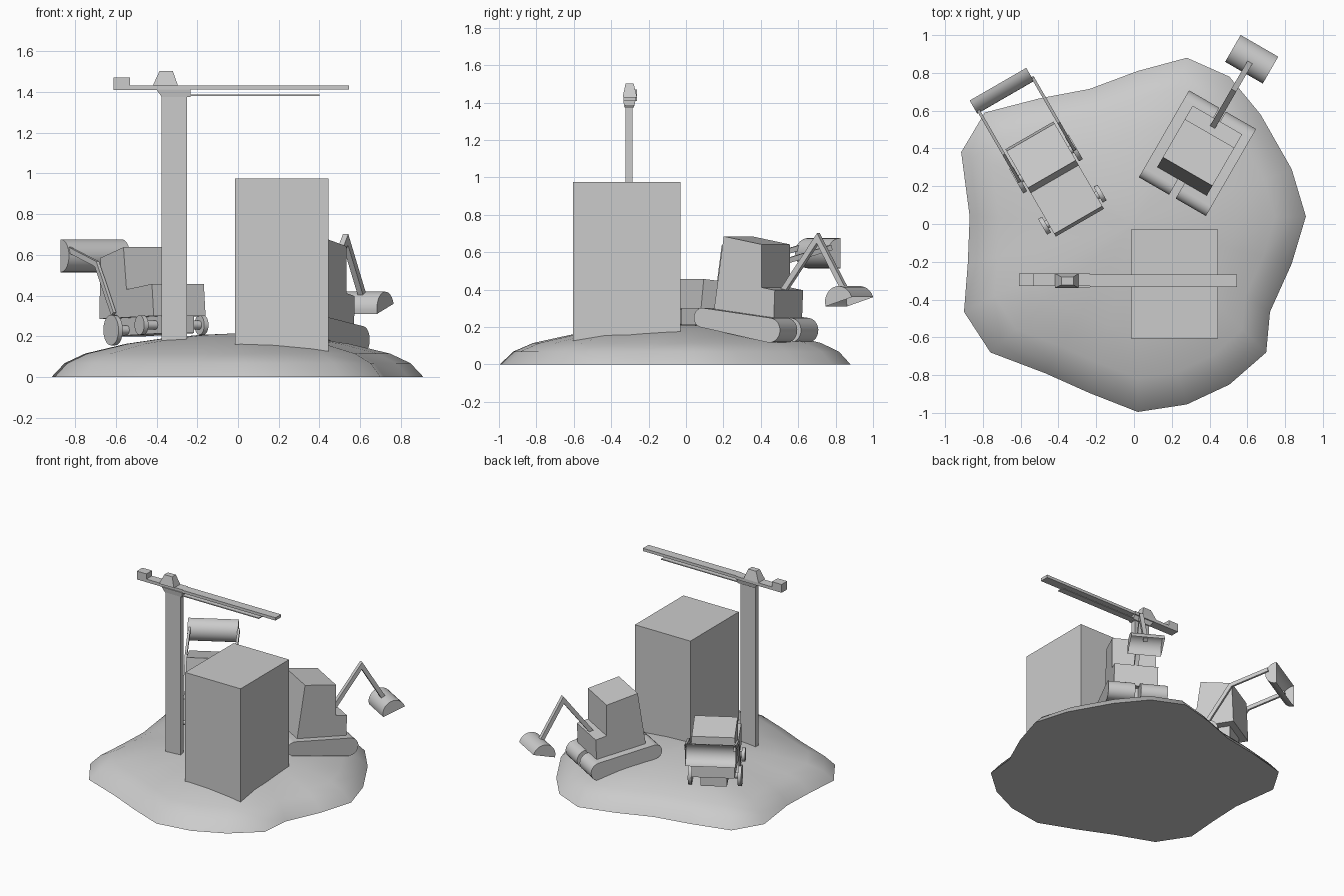
import bpy, bmesh
from math import sin, cos, pi, radians, hypot
from mathutils import Vector

if "Cube" in bpy.data.objects:
    bpy.data.objects.remove(bpy.data.objects["Cube"])


def finish(name, bm, smooth=False, recalc=True):
    if recalc:
        bmesh.ops.recalc_face_normals(bm, faces=bm.faces[:])
    me = bpy.data.meshes.new(name)
    bm.to_mesh(me)
    bm.free()
    ob = bpy.data.objects.new(name, me)
    bpy.context.collection.objects.link(ob)
    if smooth:
        for p in me.polygons:
            p.use_smooth = True
        me.set_sharp_from_angle(angle=radians(40))
    return ob


def loft(name, rings, smooth=False, caps=True):
    """Bridge equal-length rings of points and cap both ends."""
    bm = bmesh.new()
    vs = [[bm.verts.new(p) for p in ring] for ring in rings]
    n = len(rings[0])
    for a, b in zip(vs, vs[1:]):
        for i in range(n):
            j = (i + 1) % n
            bm.faces.new((a[i], a[j], b[j], b[i]))
    if caps:
        bm.faces.new(vs[0])
        bm.faces.new(vs[-1])
    return finish(name, bm, smooth)


def frustum(name, lo, hi):
    """lo / hi = (x0, x1, y0, y1, z)."""
    loft(name, [[(a, c, z), (b, c, z), (b, d, z), (a, d, z)] for a, b, c, d, z in (lo, hi)])


def box(name, x0, x1, y0, y1, z0, z1):
    frustum(name, (x0, x1, y0, y1, z0), (x0, x1, y0, y1, z1))


class Machine:
    """Places side profiles (forward, z) in a turned frame."""

    def __init__(self, x, y, heading):
        a = radians(heading)
        self.c = Vector((x, y, 0))
        self.f = Vector((cos(a), sin(a), 0))
        self.r = Vector((sin(a), -cos(a), 0))

    def at(self, f, r, z):
        return self.c + self.f * f + self.r * r + Vector((0, 0, z))

    def prism(self, name, profile, r0, r1, smooth=False):
        return loft(name, [[self.at(f, r, z) for f, z in profile] for r in (r0, r1)], smooth)

    def disc(self, name, f, z, rad, r0, r1, n=20):
        self.prism(name, arc(f, z, rad, 0, 360, n)[:-1], r0, r1, True)

    def bar(self, name, pts, r, width, thick):
        """Bent bar following points in the side plane."""
        dirs = [(Vector(b) - Vector(a)).normalized() for a, b in zip(pts, pts[1:])]
        left, right = [], []
        for i, p in enumerate(pts):
            d0, d1 = dirs[max(i - 1, 0)], dirs[min(i, len(dirs) - 1)]
            n0, n1 = Vector((-d0.y, d0.x)), Vector((-d1.y, d1.x))
            m = (n0 + n1).normalized()
            m *= thick / 2 / m.dot(n0)
            left.append(Vector(p) + m)
            right.append(Vector(p) - m)
        self.prism(name, left + right[::-1], r - width / 2, r + width / 2)

    def scoop(self, name, f, z, rad, start, r0, r1):
        """Half-round bucket, open on its flat side."""
        bm = bmesh.new()
        prof = arc(f, z, rad, start, start + 180, 14)
        a, b = [[bm.verts.new(self.at(u, r, w)) for u, w in prof] for r in (r0, r1)]
        for i in range(len(prof) - 1):
            bm.faces.new((a[i], a[i + 1], b[i + 1], b[i]))
        bm.faces.new(a)
        bm.faces.new(b)
        finish(name, bm, True)


def arc(f, z, rad, a0, a1, n):
    return [(f + rad * cos(radians(a0 + (a1 - a0) * i / n)),
             z + rad * sin(radians(a0 + (a1 - a0) * i / n))) for i in range(n + 1)]


# Mound: irregular outline shrunk in rings up to a low dome
outline = [(.28, .88), (.505, .78), (.67, .58), (.835, .29), (.91, .04), (.835, -.21),
           (.72, -.465), (.70, -.68), (.505, -.85), (.28, -.955), (.02, -.995),
           (-.235, -.895), (-.47, -.79), (-.76, -.68), (-.90, -.465), (-.88, -.21),
           (-.87, .04), (-.915, .38), (-.79, .59), (-.5, .665), (-.235, .715), (.02, .81)]
levels = [(1, 0), (.93, .068), (.82, .115), (.6, .163), (.4, .19), (.2, .207), (.04, .213)]
loft("mound", [[(x * s, y * s, z) for x, y in outline] for s, z in levels], True)

# Building block
box("building", -.015, .445, -.605, -.03, .1, .975)

# Tower crane
box("crane_mast", -.375, -.25, -.323, -.286, .13, 1.38)
frustum("crane_turntable", (-.375, -.232, -.33, -.278, 1.375), (-.40, -.232, -.335, -.27, 1.411))
box("crane_jib", -.232, .545, -.334, -.268, 1.41, 1.431)
box("crane_counter_jib", -.61, -.232, -.328, -.262, 1.408, 1.431)
box("crane_counterweight", -.61, -.53, -.328, -.262, 1.408, 1.47)
box("crane_lower_rail", -.235, .40, -.325, -.277, 1.38, 1.387)
frustum("crane_peak", (-.418, -.295, -.338, -.262, 1.431), (-.385, -.32, -.323, -.28, 1.502))

# Excavator
ex = Machine(.335, .373, 60)
track = arc(-.212, .25, .052, 85, 257, 10) + arc(.202, .183, .066, -103, 82, 12)
for side, r0, r1 in (("left", -.205, -.02), ("right", .02, .205)):
    ex.prism(f"excavator_{side}_track", track, r0, r1, True)
ex.prism("excavator_undercarriage", [(-.15, .21), (-.15, .3), (.15, .26), (.15, .15)], -.04, .04)
ex.prism("excavator_cab", [(-.168, .295), (-.108, .685), (.125, .642), (.125, .412),
                           (.207, .397), (.2, .24)], -.148, .155)
ex.bar("excavator_boom", [(.15, .365), (.385, .675), (.55, .40)], 0, .03, .03)
ex.scoop("excavator_bucket", .578, .335, .084, 17, -.115, .115)

# Loader
ld = Machine(-.42, .238, 120)
ld.prism("loader_body", [(-.267, .30), (-.25, .457), (0, .43), (.03, .637),
                         (.255, .585), (.267, .285)], -.147, .147)
ld.prism("loader_chassis", [(-.25, .215), (-.25, .31), (.22, .30), (.22, .20)], -.09, .09)
for side, s in (("left", -1), ("right", 1)):
    for end, f, z, rad in (("front", .092, .23, .075), ("rear", -.187, .255, .048)):
        ld.disc(f"loader_{end}_{side}_wheel", f, z, rad, s * .158, s * .182)
        ld.disc(f"loader_{end}_{side}_axle", f, z, .022, s * .05, s * .16, 12)
    ld.bar(f"loader_{side}_arm", [(.09, .31), (.255, .555), (.525, .625)], s * .168, .016, .028)
ld.scoop("loader_bucket", .585, .595, .081, 90, -.182, .164)
